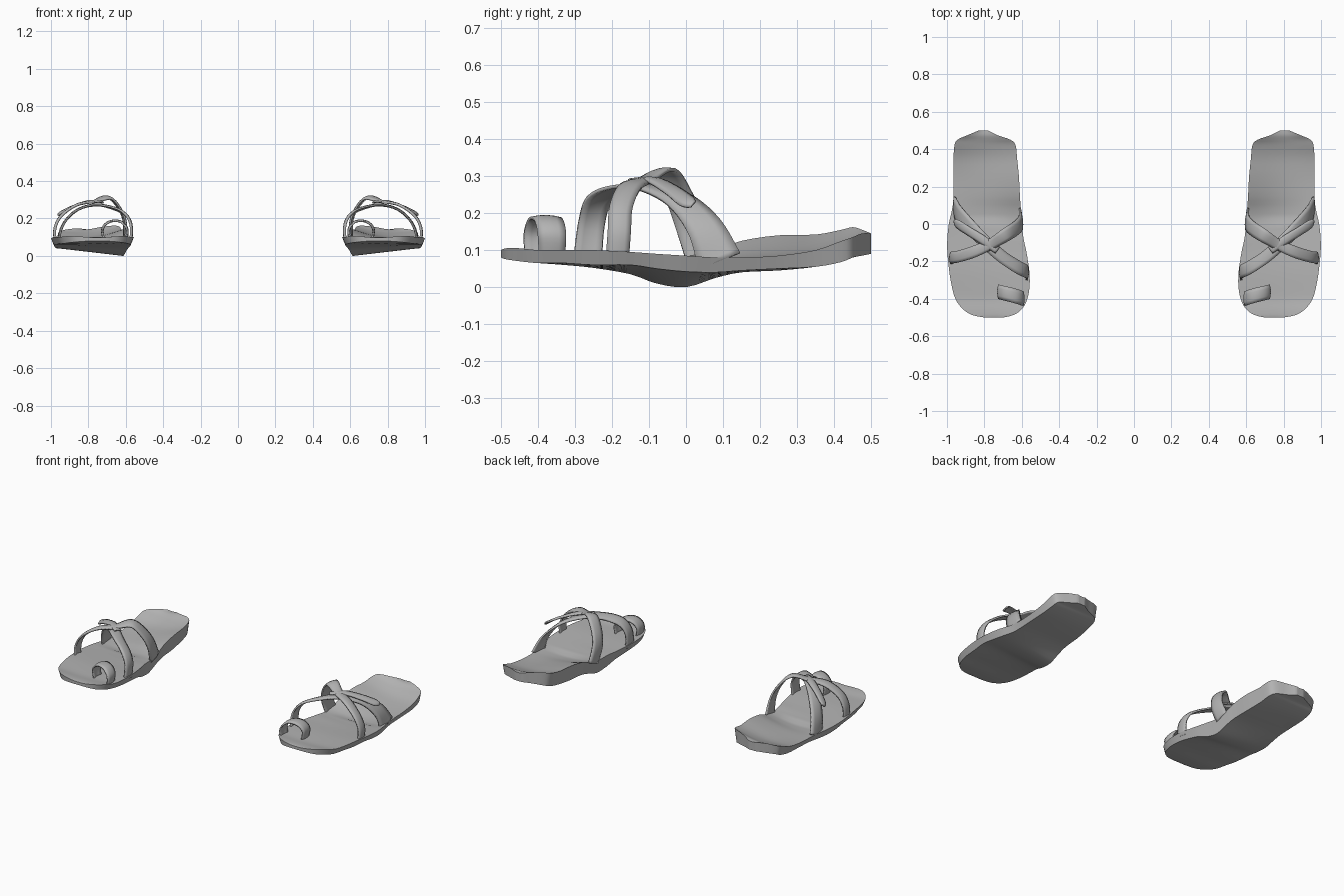
import bpy, math
from mathutils import Vector

if "Cube" in bpy.data.objects:
    bpy.data.objects.remove(bpy.data.objects["Cube"])

grey = bpy.data.materials.new("warm_grey")
grey.diffuse_color = (0.45, 0.45, 0.45, 1)
grey.use_nodes = True
grey.node_tree.nodes["Principled BSDF"].inputs["Base Color"].default_value = grey.diffuse_color


def smooth_path(rows, steps):
    """Interpolate rows of numbers with a Catmull-Rom curve."""
    out = []
    for i in range(len(rows) - 1):
        a, b, c, d = (rows[max(i - 1, 0)], rows[i], rows[i + 1],
                      rows[min(i + 2, len(rows) - 1)])
        for s in range(steps):
            t = s / steps
            out.append([0.5 * (2 * q + (r - p) * t + (2 * p - 5 * q + 4 * r - w) * t * t
                               + (3 * q - p - 3 * r + w) * t ** 3)
                        for p, q, r, w in zip(a, b, c, d)])
    out.append(list(rows[-1]))
    return out


def make_object(name, verts, faces, thickness=0):
    mesh = bpy.data.meshes.new(name)
    mesh.from_pydata(verts, [], faces)
    mesh.materials.append(grey)
    obj = bpy.data.objects.new(name, mesh)
    bpy.context.collection.objects.link(obj)
    bpy.ops.object.select_all(action='DESELECT')
    obj.select_set(True)
    bpy.context.view_layer.objects.active = obj
    bpy.ops.object.mode_set(mode='EDIT')
    bpy.ops.mesh.select_all(action='SELECT')
    bpy.ops.mesh.normals_make_consistent(inside=False)
    bpy.ops.object.mode_set(mode='OBJECT')
    if thickness:
        solid = obj.modifiers.new("thickness", 'SOLIDIFY')
        solid.thickness = thickness
        solid.offset = 0
    # the second sandal is the mirror image
    mirror = obj.modifiers.new("pair", 'MIRROR')
    mirror.use_mirror_merge = False
    bpy.ops.object.shade_smooth_by_angle(angle=math.radians(40))
    return obj


def ribbon(name, points, axis, thickness=0.01, across=4):
    """Strap through (x, y, z, width), wrapped around a lengthwise axis (x, z)."""
    rows = smooth_path(points, 5)
    verts, faces = [], []
    for i, (x, y, z, w) in enumerate(rows):
        before, after = rows[max(i - 1, 0)], rows[min(i + 1, len(rows) - 1)]
        tangent = Vector(after[:3]) - Vector(before[:3])
        out = Vector((x - axis[0], 0, z - axis[1])).normalized()
        side = tangent.cross(out).normalized()
        for k in range(across + 1):
            t = k / across - 0.5
            crown = 0.006 * (1 - 4 * t * t)
            verts.append(Vector((x, y, z)) + side * w * t + out * crown)
    n = across + 1
    for i in range(len(rows) - 1):
        for k in range(across):
            a = i * n + k
            faces.append((a, a + 1, a + n + 1, a + n))
    return make_object(name, verts, faces, thickness)


# Sole: y, inner x, outer x, bottom z inner/outer, top z inner/outer
stations = [
    (-.50, .70, .80, .08, .08, .10, .10),
    (-.485, .64, .87, .075, .075, .105, .105),
    (-.45, .595, .92, .07, .07, .105, .105),
    (-.40, .57, .955, .065, .065, .10, .10),
    (-.33, .558, .975, .06, .065, .10, .10),
    (-.25, .56, .988, .052, .06, .098, .10),
    (-.15, .575, .998, .035, .06, .092, .095),
    (-.08, .59, .998, .01, .05, .09, .09),
    (0, .60, .99, .0, .042, .085, .085),
    (.08, .605, .972, .025, .04, .10, .08),
    (.15, .61, .965, .04, .045, .125, .08),
    (.25, .615, .965, .045, .05, .14, .085),
    (.35, .625, .965, .055, .055, .142, .10),
    (.42, .633, .96, .07, .068, .155, .125),
    (.45, .66, .945, .08, .08, .162, .135),
    (.475, .73, .89, .085, .085, .155, .145),
    (.50, .78, .83, .09, .09, .145, .145),
]
verts, faces = [], []
cols = 9
ring = 2 * cols
sections = smooth_path(stations, 3)
for y, xl, xr, bl, br, tl, tr in sections:
    dish = 0.02 * min(1, (xr - xl) / 0.35) * (1 if y > 0 else 0.4)
    for k in range(cols):                      # dished footbed
        t = k / (cols - 1)
        verts.append((xl + (xr - xl) * t, y, tl + (tr - tl) * t - dish * math.sin(math.pi * t)))
    inset = 0.04 * (xr - xl)
    for k in reversed(range(cols)):            # tilted underside
        t = k / (cols - 1)
        verts.append((xl + inset + (xr - xl - 2 * inset) * t, y, bl + (br - bl) * t))
for i in range(len(sections) - 1):
    for k in range(ring):
        a, b = i * ring + k, i * ring + (k + 1) % ring
        faces.append((a, b, b + ring, a + ring))
faces.append(tuple(range(ring)))
faces.append(tuple(range(len(verts) - ring, len(verts))))
make_object("sole", verts, faces)

# Strap from the inner front to the outer back
ribbon("long_strap", [
    (.575, -.265, .08, .075), (.575, -.255, .17, .07), (.615, -.235, .23, .07),
    (.70, -.18, .262, .065), (.78, -.11, .268, .065), (.87, -.02, .235, .075),
    (.935, .05, .16, .095), (.958, .09, .07, .12)], (.77, .08))

# Strap from the inner back to the outer front, with a raised fold
ribbon("cross_strap", [
    (.61, .045, .08, .09), (.605, .01, .17, .08), (.63, -.02, .245, .075),
    (.69, -.06, .31, .07), (.77, -.11, .288, .055), (.86, -.15, .27, .06),
    (.94, -.175, .215, .06), (.975, -.18, .15, .06), (.975, -.185, .08, .06)], (.78, .08))

# Loose end of the strap lying over the crossing
ribbon("strap_end", [
    (.73, -.14, .285, .04), (.80, -.09, .288, .045), (.88, -.04, .262, .045),
    (.94, .0, .232, .045), (.955, .02, .222, .02)], (.77, .08), 0.008)

# Toe loop
ribbon("toe_loop", [
    (.60, -.40, .09, .07), (.595, -.40, .14, .075), (.62, -.39, .175, .075),
    (.66, -.378, .185, .075), (.70, -.368, .172, .075), (.722, -.362, .14, .075),
    (.715, -.362, .09, .07)], (.66, .11), 0.008)
